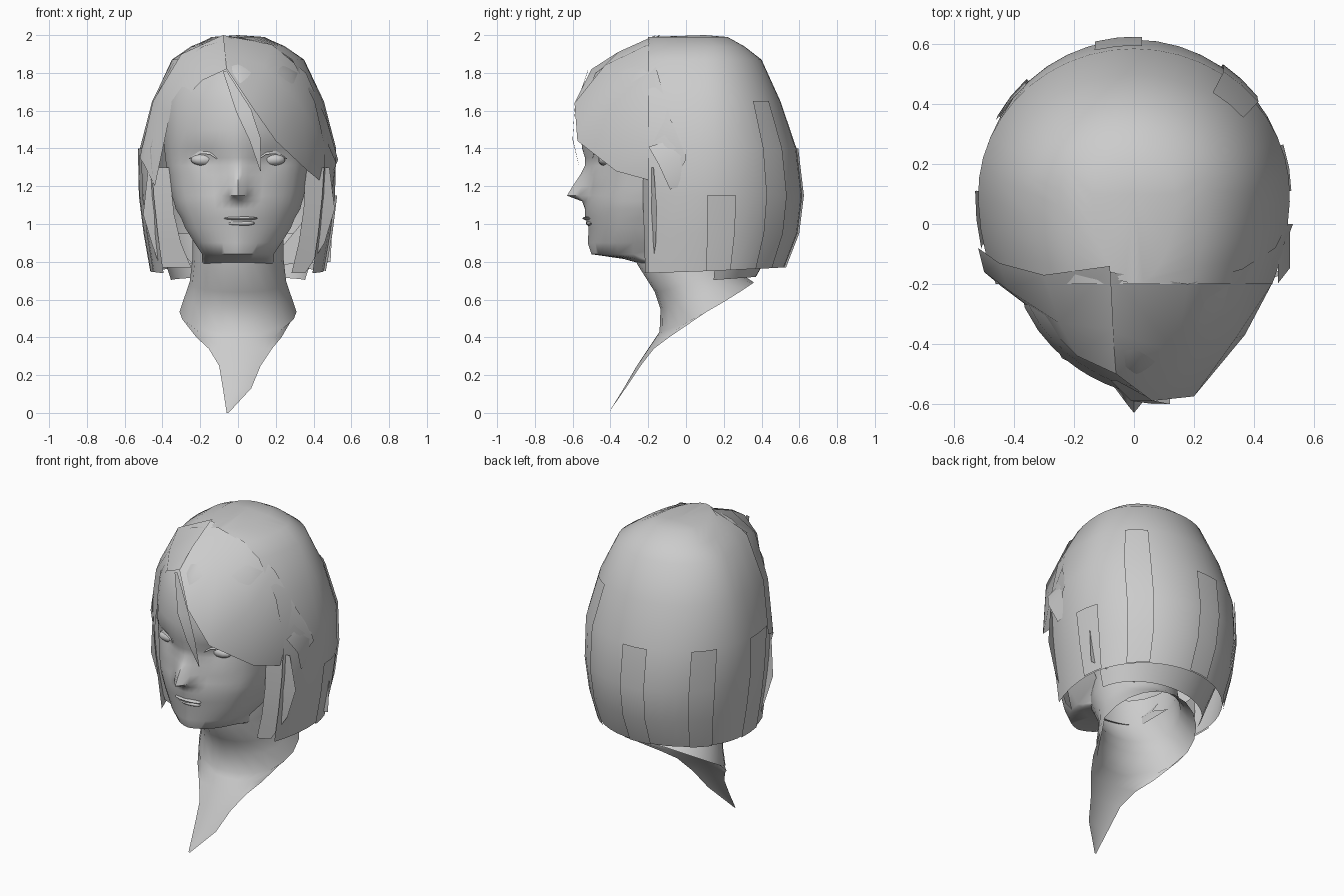
import bpy
import bmesh
from math import sin, cos, acos, pi, exp, sqrt
from mathutils import Vector

default_cube = bpy.data.objects.get("Cube")
if default_cube:
    bpy.data.objects.remove(default_cube, do_unlink=True)

GREY = (0.6, 0.6, 0.6, 1)
clay = bpy.data.materials.new("plain_grey")
clay.use_nodes = True
clay.diffuse_color = GREY
shader = next(n for n in clay.node_tree.nodes if n.type == "BSDF_PRINCIPLED")
shader.inputs["Base Color"].default_value = GREY


def finish(name, bm):
    """Turn the surface outward, then store it as a smooth shaded object."""
    bm.normal_update()
    middle = Vector((0, 0.1, 1))
    facing = 0
    for face in bm.faces:
        away = face.calc_center_median() - middle
        away.z *= 0.2
        facing += face.normal.dot(away) * face.calc_area()
    if facing < 0:
        bmesh.ops.reverse_faces(bm, faces=bm.faces[:])
    mesh = bpy.data.meshes.new(name)
    bm.to_mesh(mesh)
    bm.free()
    mesh.materials.append(clay)
    obj = bpy.data.objects.new(name, mesh)
    bpy.context.collection.objects.link(obj)
    bpy.ops.object.select_all(action="DESELECT")
    obj.select_set(True)
    bpy.context.view_layer.objects.active = obj
    bpy.ops.object.shade_smooth_by_angle(angle=1.0)


def sheet(name, *groups):
    """Skin one or more groups of equally long point rows and weld them."""
    bm = bmesh.new()
    for rows in groups:
        grid = [[bm.verts.new(point) for point in row] for row in rows]
        for low, high in zip(grid, grid[1:]):
            for i in range(len(low) - 1):
                bm.faces.new((low[i], low[i + 1], high[i + 1], high[i]))
    bmesh.ops.remove_doubles(bm, verts=bm.verts[:], dist=0.0005)
    finish(name, bm)


def ribbon(name, path, widths, across):
    """A flat lock of hair that follows a path."""
    side = Vector(across).normalized()
    rows = []
    for point, width in zip(path, widths):
        rows.append([Vector(point) - side * width / 2, Vector(point) + side * width / 2])
    sheet(name, rows)


def card(name, corners):
    bm = bmesh.new()
    bm.faces.new([bm.verts.new(corner) for corner in corners])
    finish(name, bm)


def ellipsoid(name, center, scale):
    bm = bmesh.new()
    bmesh.ops.create_uvsphere(bm, u_segments=12, v_segments=8, radius=1)
    bmesh.ops.scale(bm, vec=scale, verts=bm.verts[:])
    bmesh.ops.translate(bm, vec=center, verts=bm.verts[:])
    finish(name, bm)


# Face and forehead: height, front depth, half width, side depth, nose bump
FACE = [
    (0.79, -0.24, 0.19, -0.14, 0),
    (0.815, -0.33, 0.19, -0.22, 0),
    (0.84, -0.50, 0.19, -0.28, 0),
    (0.90, -0.52, 0.23, -0.28, 0),
    (0.98, -0.515, 0.28, -0.27, 0),
    (1.03, -0.535, 0.30, -0.25, 0),
    (1.08, -0.535, 0.33, -0.23, 0),
    (1.12, -0.54, 0.34, -0.22, 0.01),
    (1.15, -0.535, 0.35, -0.21, 0.095),
    (1.20, -0.53, 0.36, -0.20, 0.07),
    (1.26, -0.525, 0.37, -0.19, 0.035),
    (1.31, -0.525, 0.38, -0.18, 0.01),
    (1.35, -0.535, 0.385, -0.16, 0),
    (1.40, -0.55, 0.39, -0.15, 0),
    (1.50, -0.56, 0.40, -0.12, 0),
    (1.65, -0.54, 0.40, -0.08, 0),
    (1.80, -0.48, 0.35, -0.04, 0),
    (1.90, -0.34, 0.25, 0, 0),
    (1.97, -0.16, 0.10, 0, 0),
]
half = [0.06, 0.14, 0.25, 0.36, 0.46, 0.56, 0.68, 0.8, 0.91, 1]
columns = [-u for u in reversed(half)] + [0] + half


def face_point(row, u):
    z, front, width, side, nose = row
    x = width * u
    y = side - (side - front) * sqrt(1 - abs(u) ** 1.5)
    y -= nose * max(0, 1 - abs(x) / 0.085)
    y += 0.03 * exp(-((abs(x) - 0.18) / 0.08) ** 2 - ((z - 1.34) / 0.035) ** 2)
    return (x, y, z)


face_rows = []
for row in FACE:
    strip = [face_point(row, u) for u in columns]
    back = row[3] + 0.22
    face_rows.append([(-row[2], back, row[0])] + strip + [(row[2], back, row[0])])
sheet("face", face_rows)

# Eyes with upper lids, and lips
for name, s in (("left", 1), ("right", -1)):
    ellipsoid(name + "_eye", (s * 0.18, -0.43, 1.34), (0.07, 0.035, 0.032))
    lid = [(s * 0.11, -0.495, 1.345), (s * 0.15, -0.485, 1.378),
           (s * 0.2, -0.46, 1.38), (s * 0.26, -0.41, 1.345)]
    ribbon(name + "_upper_lid", lid, (0.005, 0.02, 0.02, 0.005), (0, 0.4, 1))
ellipsoid("upper_lip", (0.015, -0.52, 1.03), (0.09, 0.028, 0.01))
ellipsoid("lower_lip", (0.015, -0.505, 1.004), (0.075, 0.025, 0.014))

# Neck: front height, back height, half width, front depth, back depth
NECK = [
    (0.95, 1.00, 0.24, -0.26, 0.30),
    (0.79, 0.88, 0.24, -0.26, 0.26),
    (0.64, 0.78, 0.255, -0.165, 0.26),
    (0.55, 0.73, 0.28, -0.135, 0.30),
    (0.43, 0.69, 0.31, -0.14, 0.36),
]


def neck_arc(ring, first, last):
    front_z, back_z, width, front, back = ring
    arc = []
    for i in range(first, last + 1):
        a = 2 * pi * i / 20
        blend = (1 - cos(a)) / 2
        arc.append((width * sin(a), front + (back - front) * blend,
                    front_z + (back_z - front_z) * blend ** 1.3))
    return arc


# Pointed chest flap below it: height, left edge, right edge, edge depth, middle depth
CHEST = [
    (0.40, -0.22, 0.23, -0.09, -0.16),
    (0.34, -0.155, 0.18, -0.17, -0.20),
    (0.25, -0.10, 0.12, -0.24, -0.26),
    (0.13, -0.08, 0.07, -0.32, -0.33),
    (0.00, -0.06, -0.05, -0.41, -0.41),
]
flap = []
for z, left, right, edge, middle in CHEST:
    steps = [i / 5 for i in range(-5, 6)]
    flap.append([((left + right) / 2 + (right - left) / 2 * t,
                  middle + (edge - middle) * t * t, z) for t in steps])
sheet("neck_and_chest", [neck_arc(ring, -5, 5) for ring in NECK] + flap,
      [neck_arc(ring, 5, 15) for ring in NECK])

# Hair cap: height, half width, front depth, back depth
CAP = [
    (2.00, 0, 0.1, 0.1),
    (1.99, 0.14, -0.20, 0.22),
    (1.94, 0.25, -0.34, 0.31),
    (1.87, 0.35, -0.42, 0.40),
    (1.65, 0.455, -0.55, 0.50),
    (1.40, 0.52, -0.55, 0.585),
    (1.15, 0.515, -0.50, 0.615),
    (0.95, 0.49, -0.50, 0.59),
    (0.77, 0.455, -0.50, 0.52),
]
CENTER, EDGE = 0.1, -0.2


def cap_point(ring, a, lift=0.0):
    z, width, front, back = ring
    depth = back - CENTER if cos(a) > 0 else CENTER - front
    if z < 0.8:
        z -= 0.04 * (1 - cos(a)) / 2
    return ((width + lift) * sin(a), CENTER + (depth + lift) * cos(a), z)


def cap_row(ring, steps=28):
    reach = acos(max(-1, (EDGE - CENTER) / max(CENTER - ring[2], 0.01)))
    return [cap_point(ring, reach * (2 * i / steps - 1)) for i in range(steps + 1)]


sheet("hair_cap", [cap_row(ring) for ring in CAP])

# Overlapping panels on the back and sides of the hair
for i, (a, first) in enumerate([(-0.1, 5), (0.75, 4), (-0.9, 5), (1.4, 6), (-1.7, 5)]):
    sheet(f"hair_panel_{i}", [[cap_point(ring, a + d, 0.01) for d in (-0.15, 0, 0.15)]
                              for ring in CAP[first:]])

# Inner layer of hair at the nape
nape = [(0.95, 0.44, -0.4, 0.5), (0.72, 0.36, -0.4, 0.37)]
sheet("nape_layer", [[cap_point(ring, i * 0.14) for i in range(-10, 11)] for ring in nape])

# Swept fringe, skinned across three strands
fringe = [
    [(-0.08, -0.16, 2.0), (0.18, -0.2, 1.95), (0.36, -0.15, 1.8), (0.47, -0.08, 1.55), (0.51, 0, 1.4)],
    [(-0.07, -0.36, 1.91), (0.14, -0.43, 1.84), (0.34, -0.38, 1.62), (0.46, -0.2, 1.4), (0.53, 0, 1.34)],
    [(-0.06, -0.5, 1.82), (0.06, -0.59, 1.64), (0.2, -0.575, 1.44), (0.37, -0.37, 1.28), (0.47, -0.08, 1.2)],
]
sheet("swept_fringe", fringe)
side_sweep = [
    [(-0.08, -0.14, 2.0), (-0.3, -0.17, 1.9), (-0.45, -0.13, 1.65), (-0.52, -0.08, 1.35)],
    [(-0.07, -0.35, 1.91), (-0.25, -0.33, 1.83), (-0.42, -0.22, 1.62), (-0.5, -0.16, 1.32)],
    [(-0.06, -0.5, 1.82), (-0.19, -0.44, 1.76), (-0.36, -0.27, 1.58), (-0.44, -0.21, 1.2)],
]
sheet("side_sweep", side_sweep)

# Loose locks
LOCKS = {
    "forehead_lock": ([(-0.07, -0.52, 1.81), (0.03, -0.59, 1.6), (0.09, -0.6, 1.45), (0.12, -0.56, 1.28)],
                      (0.02, 0.08, 0.06, 0.004), (1, 0, 0.2)),
    "left_cheek_lock": ([(0.42, -0.2, 1.3), (0.43, -0.19, 1.08), (0.39, -0.19, 0.9), (0.32, -0.2, 0.74)],
                        (0.14, 0.18, 0.15, 0.08), (0.9, 0.4, 0)),
    "right_cheek_lock": ([(-0.42, -0.2, 1.3), (-0.42, -0.19, 1.05), (-0.38, -0.18, 0.9), (-0.33, -0.18, 0.77)],
                         (0.12, 0.18, 0.17, 0.18), (-0.9, 0.4, 0)),
    "left_temple_lock": ([(0.48, -0.16, 1.42), (0.52, -0.08, 1.34), (0.5, -0.06, 1.19)],
                         (0.08, 0.14, 0.05), (0, 1, 0.3)),
}
for name, (path, widths, across) in LOCKS.items():
    ribbon(name, path, widths, across)
card("left_neck_lock", [(0.35, 0.2, 1.02), (0.15, 0.2, 0.78), (0.49, 0.2, 0.8), (0.5, 0.2, 1)])
card("right_neck_lock", [(-0.46, 0, 1.02), (-0.45, 0, 0.77), (-0.24, 0, 0.79)])
